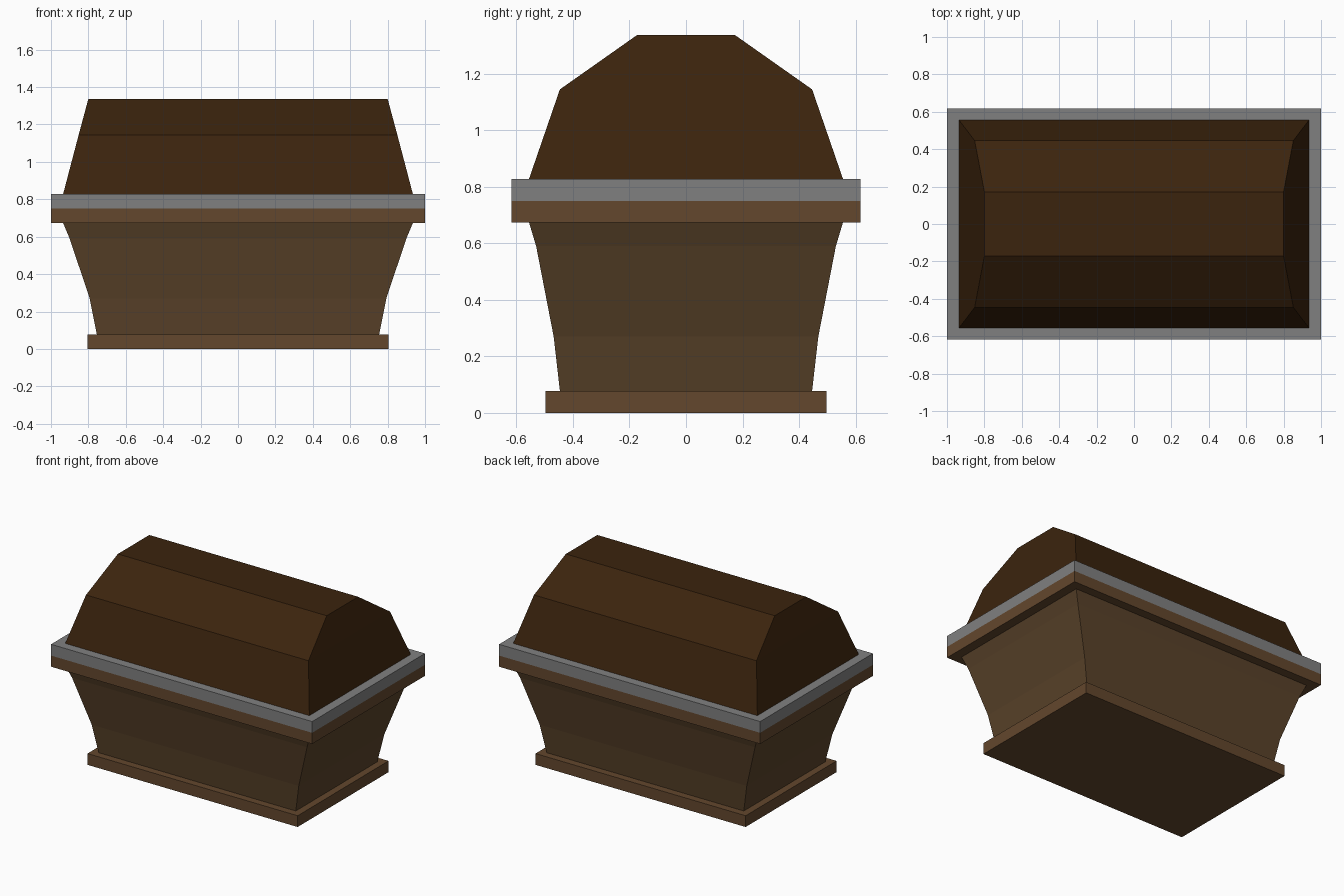
import bpy, bmesh

if "Cube" in bpy.data.objects:
    bpy.data.objects.remove(bpy.data.objects["Cube"])


def material(name, rgb):
    m = bpy.data.materials.new(name)
    m.diffuse_color = (*rgb, 1)
    m.use_nodes = True
    m.node_tree.nodes["Principled BSDF"].inputs["Base Color"].default_value = m.diffuse_color
    return m


def loft(name, rings, mat):
    """Stack rectangles given as (half width, half depth, height)."""
    bm = bmesh.new()
    loops = [[bm.verts.new((sx * x, sy * y, z))
              for sx, sy in ((-1, -1), (1, -1), (1, 1), (-1, 1))]
             for x, y, z in rings]
    for a, b in zip(loops, loops[1:]):
        for i in range(4):
            j = (i + 1) % 4
            bm.faces.new((a[i], a[j], b[j], b[i]))
    bm.faces.new(loops[0][::-1])
    bm.faces.new(loops[-1])
    bmesh.ops.recalc_face_normals(bm, faces=bm.faces)
    mesh = bpy.data.meshes.new(name)
    bm.to_mesh(mesh)
    bm.free()
    mesh.materials.append(mat)
    obj = bpy.data.objects.new(name, mesh)
    bpy.context.collection.objects.link(obj)
    return obj


trim = material("trim_wood", (0.125, 0.063, 0.026))
wood = material("body_wood", (0.103, 0.056, 0.023))
dark = material("lid_wood", (0.044, 0.017, 0.004))
metal = material("metal_grey", (0.216, 0.216, 0.216))

# Foot plate
loft("foot_plate", [(0.805, 0.497, 0), (0.805, 0.497, 0.078)], trim)

# Flared chest body
loft("chest_body", [(0.755, 0.446, 0.078), (0.793, 0.468, 0.27),
                    (0.90, 0.53, 0.59), (0.935, 0.555, 0.673)], wood)

# Wooden rim with the metal band above it
loft("wood_rim", [(1, 0.617, 0.673), (1, 0.617, 0.75)], trim)
loft("metal_band", [(1, 0.617, 0.75), (1, 0.617, 0.828)], metal)

# Faceted lid
loft("lid", [(0.935, 0.555, 0.828), (0.852, 0.446, 1.144),
             (0.80, 0.172, 1.337)], dark)
